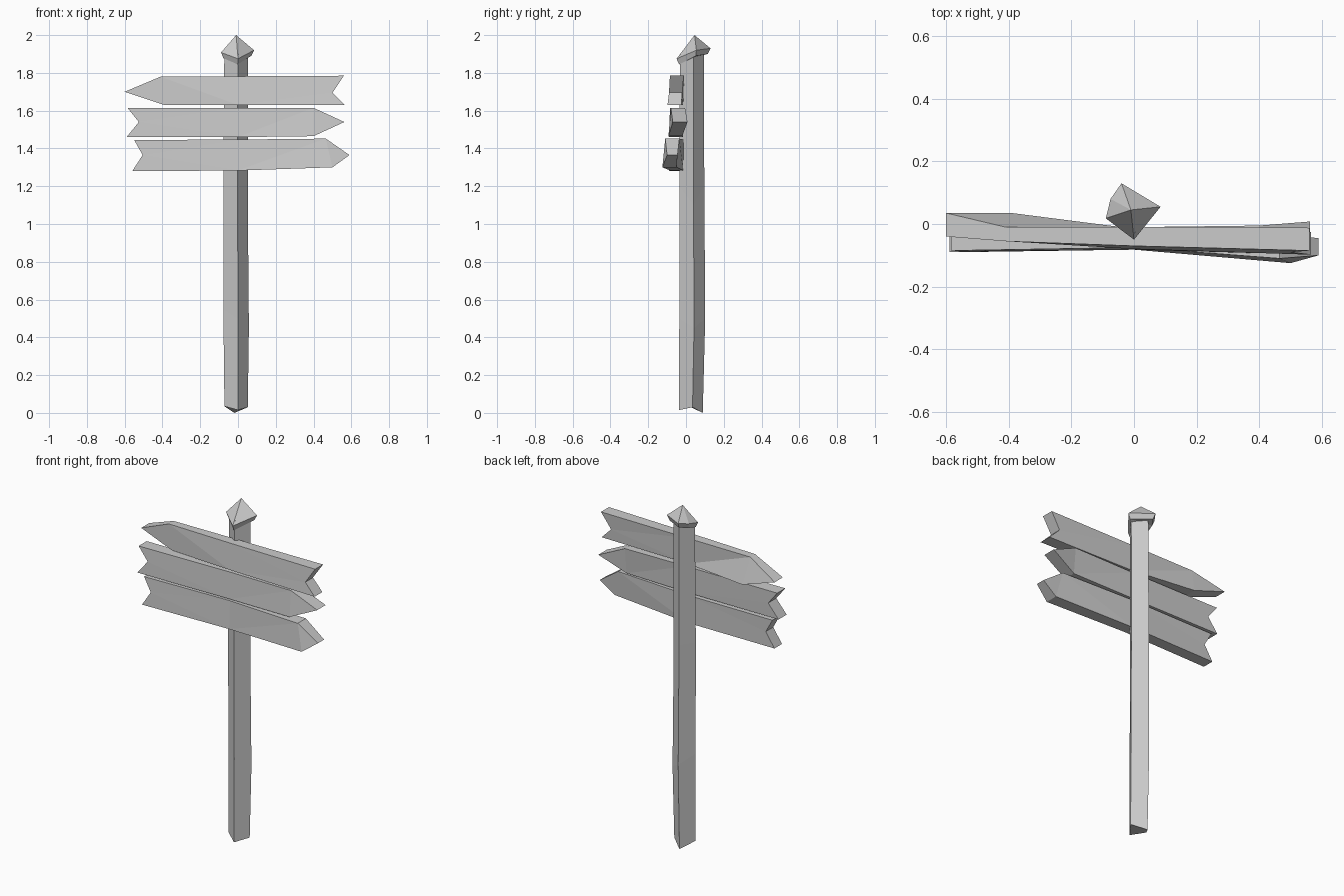
import bpy, bmesh
from mathutils import Vector

if "Cube" in bpy.data.objects:
    bpy.data.objects.remove(bpy.data.objects["Cube"])


def finish(name, bm):
    bmesh.ops.triangulate(bm, faces=[f for f in bm.faces if len(f.verts) > 4])
    bmesh.ops.recalc_face_normals(bm, faces=bm.faces)
    me = bpy.data.meshes.new(name)
    bm.to_mesh(me)
    bm.free()
    ob = bpy.data.objects.new(name, me)
    bpy.context.collection.objects.link(ob)
    return ob


def loft(name, rings):
    """Skin a stack of rings; a one-point ring closes to a tip."""
    bm = bmesh.new()
    vs = [[bm.verts.new(p) for p in r] for r in rings]
    for a, b in zip(vs, vs[1:]):
        n = len(a)
        for i in range(n):
            j = (i + 1) % n
            if len(b) == 1:
                bm.faces.new((a[i], a[j], b[0]))
            else:
                bm.faces.new((a[i], a[j], b[j], b[i]))
    bm.faces.new(vs[0][::-1])
    if len(vs[-1]) > 2:
        bm.faces.new(vs[-1])
    return finish(name, bm)


def plank(name, outline):
    """Outline points are (x, z, front y, back y)."""
    bm = bmesh.new()
    front = [bm.verts.new((x, f, z)) for x, z, f, b in outline]
    back = [bm.verts.new((x, b, z)) for x, z, f, b in outline]
    n = len(outline)
    bm.faces.new(front)
    bm.faces.new(back[::-1])
    for i in range(n):
        j = (i + 1) % n
        bm.faces.new((front[i], back[i], back[j], front[j]))
    return finish(name, bm)


# Square post, turned on its axis and slightly swollen low down
centre = Vector((-0.01, 0.03))
corners = [Vector(c) for c in ((0.0, -0.035), (0.055, 0.04), (-0.02, 0.097), (-0.075, 0.02))]


def post_ring(heights, scale, dx=0.0, dy=0.0):
    pts = [centre + (c - centre) * scale for c in corners]
    return [(p.x + dx, p.y + dy, z) for p, z in zip(pts, heights)]


loft("post", [
    post_ring((0.015, 0.03, 0.0, 0.035), 0.95, 0.0, -0.005),
    post_ring((0.5, 0.45, 0.5, 0.55), 1.04, 0.0, 0.002),
    post_ring((1.2, 1.1, 1.2, 1.2), 1.0, -0.003, 0.0),
    post_ring((1.9,) * 4, 0.96),
])

# Faceted pyramid cap
rim = [(0.0, -0.05, 1.875), (0.085, 0.055, 1.92), (-0.04, 0.13, 1.93),
       (-0.075, 0.08, 1.92), (-0.09, 0.018, 1.908)]
under = [(-0.01 + (x + 0.01) * 0.84, 0.035 + (y - 0.035) * 0.84, z - 0.03) for x, y, z in rim]
loft("post_cap", [under, rim, [(-0.01, 0.045, 2.0)]])

# Three warped arrow boards, notched at the tail
plank("top_board", [
    (-0.60, 1.70, -0.04, 0.035), (-0.39, 1.63, -0.055, 0.035),
    (0.0, 1.63, -0.08, -0.015), (0.565, 1.63, -0.098, -0.025),
    (0.50, 1.695, -0.09, -0.02), (0.56, 1.785, -0.085, -0.012),
    (0.0, 1.782, -0.07, -0.01), (-0.41, 1.78, -0.055, -0.01)])
plank("middle_board", [
    (-0.59, 1.46, -0.09, -0.015), (0.0, 1.46, -0.082, -0.015),
    (0.40, 1.465, -0.093, -0.02), (0.563, 1.54, -0.07, 0.008),
    (0.40, 1.615, -0.08, -0.005), (0.0, 1.615, -0.075, -0.01),
    (-0.585, 1.615, -0.085, -0.01), (-0.525, 1.54, -0.087, -0.012)])
plank("lower_board", [
    (-0.56, 1.28, -0.09, -0.02), (0.0, 1.283, -0.082, -0.015),
    (0.50, 1.30, -0.125, -0.05), (0.59, 1.365, -0.10, -0.045),
    (0.465, 1.452, -0.11, -0.035), (0.0, 1.447, -0.075, -0.012),
    (-0.55, 1.445, -0.085, -0.015), (-0.505, 1.365, -0.087, -0.018)])
